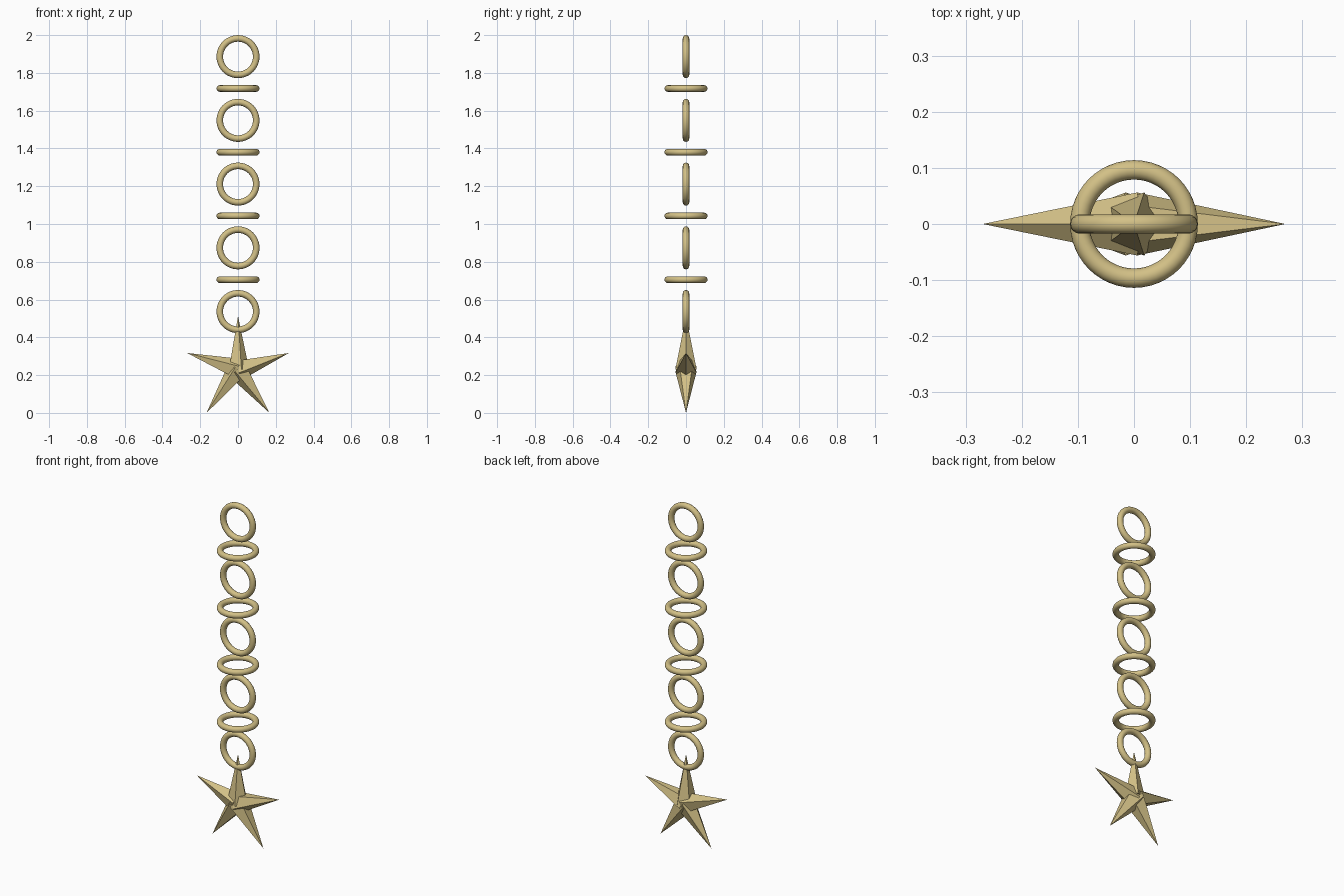
import bpy
import math
from mathutils import Matrix

if "Cube" in bpy.data.objects:
    bpy.data.objects.remove(bpy.data.objects["Cube"])

RING_MAJOR, RING_MINOR = 0.0965, 0.0173
STAR_Z, ARM_LENGTH, ARM_RADIUS = 0.2295, 0.2835, 0.059

gold = bpy.data.materials.new("pale_gold")
gold.diffuse_color = (0.65, 0.53, 0.24, 1)
gold.use_nodes = True
gold.node_tree.nodes["Principled BSDF"].inputs["Base Color"].default_value = gold.diffuse_color


def finish(name):
    obj = bpy.context.object
    obj.name = name
    obj.data.materials.append(gold)
    return obj


# Chain of nine rings, alternately upright and lying flat
for i in range(9):
    upright = i % 2 == 0
    bpy.ops.mesh.primitive_torus_add(
        major_radius=RING_MAJOR, minor_radius=RING_MINOR,
        major_segments=48, minor_segments=16,
        location=(0, 0, 1.886 - i * 0.1687),
        rotation=(math.pi / 2 if upright else 0, 0, 0))
    finish(("upright_ring_" if upright else "flat_ring_") + str(i + 1))
    bpy.ops.object.shade_smooth()

# Star pendant: five five-sided spikes meeting at the centre
for i in range(5):
    bpy.ops.mesh.primitive_cone_add(
        vertices=5, radius1=ARM_RADIUS, radius2=0, depth=ARM_LENGTH)
    arm = finish("star_arm_" + str(i + 1))
    # Turn one base corner to +x, whichever way the primitive starts
    corner = next(v.co for v in arm.data.vertices if v.co.z < 0)
    roll = -math.atan2(corner.y, corner.x)
    arm.data.transform(
        Matrix.Translation((0, 0, STAR_Z))
        @ Matrix.Rotation(i * math.tau / 5, 4, 'Y')
        @ Matrix.Translation((0, 0, ARM_LENGTH / 2))
        @ Matrix.Rotation(roll, 4, 'Z'))
